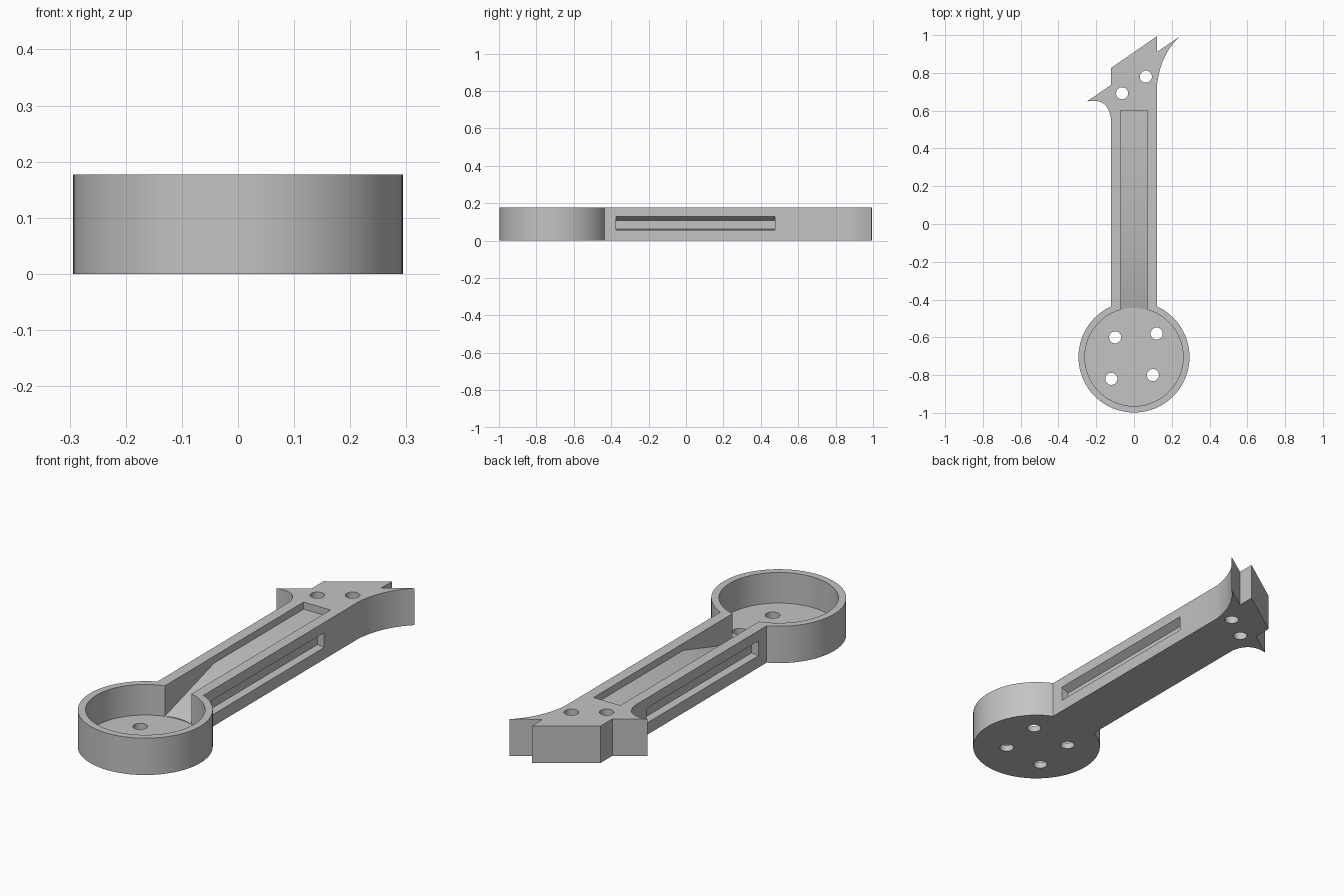
import bpy, bmesh, math
from mathutils import Vector

cube = bpy.data.objects.get("Cube")
if cube:
    bpy.data.objects.remove(cube, do_unlink=True)

HEIGHT = 0.177
CUP_Y, CUP_R, INNER_R = -0.704, 0.294, 0.26
ARM = 0.123
FLOOR = 0.03

grey = bpy.data.materials.new("plain_grey")
grey.use_nodes = True
grey.diffuse_color = (0.55, 0.55, 0.55, 1)
grey.node_tree.nodes["Principled BSDF"].inputs["Base Color"].default_value = grey.diffuse_color


def prism(name, base, offset):
    """Extrude a closed loop of 3D points along an offset."""
    bm = bmesh.new()
    face = bm.faces.new([bm.verts.new(p) for p in base])
    new = bmesh.ops.extrude_face_region(bm, geom=[face])["geom"]
    bmesh.ops.translate(bm, vec=offset, verts=[v for v in new if isinstance(v, bmesh.types.BMVert)])
    bmesh.ops.recalc_face_normals(bm, faces=bm.faces)
    mesh = bpy.data.meshes.new(name)
    bm.to_mesh(mesh)
    bm.free()
    mesh.materials.append(grey)
    obj = bpy.data.objects.new(name, mesh)
    bpy.context.collection.objects.link(obj)
    return obj


def arc(cx, cy, r, start, end, n):
    return [(cx + r * math.cos(start + (end - start) * i / n),
             cy + r * math.sin(start + (end - start) * i / n)) for i in range(n + 1)]


def curve(a, b, c, n=12):
    """Quadratic curve from a to c, pulled toward b."""
    a, b, c = Vector(a), Vector(b), Vector(c)
    return [tuple(a * (1 - t) ** 2 + b * 2 * t * (1 - t) + c * t * t)
            for t in (i / n for i in range(n + 1))]


def drill(name, x, y, r, z, n=32):
    ring = arc(x, y, r, 0, math.tau, n)[:-1]
    return prism(name, [(px, py, z) for px, py in ring], (0, 0, 0.4))


# Outline: round cup, straight arm and two curved barbs
neck = math.acos(ARM / CUP_R)
outline = arc(0, CUP_Y, CUP_R, math.pi - neck, math.tau + neck, 72)
outline += curve((ARM, 0.745), (0.142, 0.90), (0.243, 0.993))
outline += [(ARM, 0.912), (ARM, 0.995), (-ARM, 0.825), (-ARM, 0.735)]
outline += curve((-0.25, 0.648), (-0.142, 0.672), (-ARM, 0.566))
body = prism("arm_bracket", [(x, y, 0) for x, y in outline], (0, 0, HEIGHT))

# Cup recess and the top channel with its ramp
cutters = [drill("cup_recess", 0, CUP_Y, INNER_R, FLOOR, 96)]
channel = [(-0.5, 0.3), (-0.5, 0.0305), (-0.455, 0.0305), (-0.08, 0.143), (0.6, 0.143), (0.6, 0.3)]
cutters.append(prism("channel", [(-0.071, y, z) for y, z in channel], (0.142, 0, 0)))

# Side slots with a sloping roof
slot = [(0.15, 0.128), (ARM, 0.128), (0.088, 0.107), (0.088, 0.062), (ARM, 0.057), (0.15, 0.057)]
for side in (-1, 1):
    cutters.append(prism("side_slot", [(side * x, -0.373, z) for x, z in slot], (0, 0.85, 0)))

# Screw holes
for x, y in [(-0.10, -0.60), (0.12, -0.58), (-0.12, -0.82), (0.10, -0.80),
             (-0.063, 0.692), (0.063, 0.78)]:
    cutters.append(drill("screw_hole", x, y, 0.032, -0.1))

# Cut every recess, then drop the cutters
bpy.context.view_layer.objects.active = body
for cutter in cutters:
    cutter.hide_render = True
    mod = body.modifiers.new("cut", "BOOLEAN")
    mod.operation = "DIFFERENCE"
    mod.solver = "EXACT"
    mod.object = cutter
    bpy.ops.object.modifier_apply(modifier=mod.name)
    bpy.data.objects.remove(cutter, do_unlink=True)

bpy.ops.object.select_all(action="DESELECT")
body.select_set(True)
bpy.ops.object.shade_smooth_by_angle(angle=math.radians(30))
